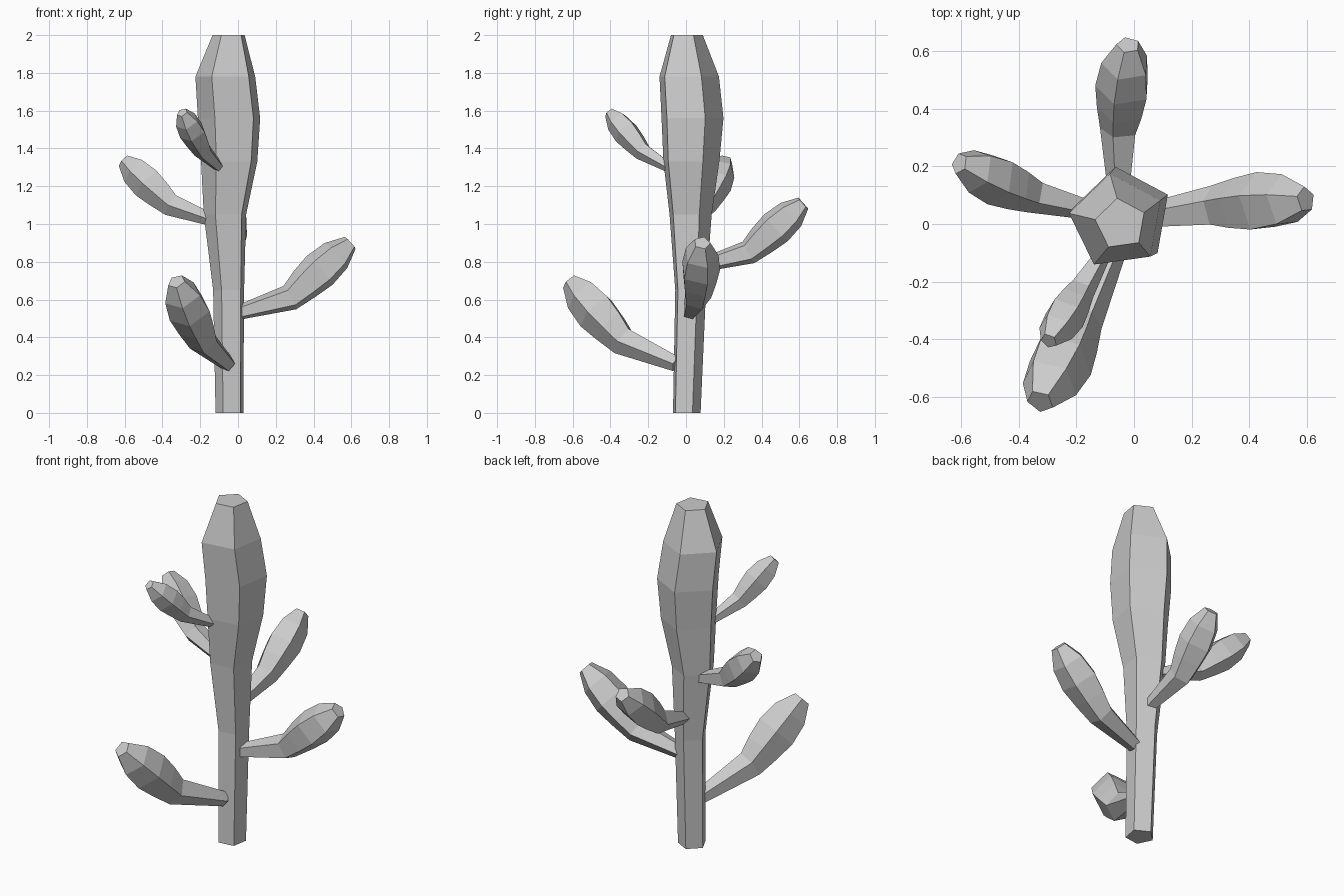
import bpy
import bmesh
import math
from mathutils import Vector

SIDES = 5
UP = Vector((0, 0, 1))

cube = bpy.data.objects.get("Cube")
if cube:
    bpy.data.objects.remove(cube)

stone = bpy.data.materials.new("stone_grey")
stone.use_nodes = True
GREY = (0.6, 0.6, 0.6, 1)
stone.diffuse_color = GREY
stone.node_tree.nodes["Principled BSDF"].inputs["Base Color"].default_value = GREY


def make_stalk(name, rings, left):
    """Loft five-sided rings (centre, radius, axis), one corner pointing left."""
    bm = bmesh.new()
    loops = []
    for centre, radius, axis in rings:
        side = axis.cross(left)
        loop = []
        for i in range(SIDES):
            a = math.tau * i / SIDES
            loop.append(bm.verts.new(centre + radius * (math.cos(a) * left + math.sin(a) * side)))
        loops.append(loop)
    for low, high in zip(loops, loops[1:]):
        for i in range(SIDES):
            j = (i + 1) % SIDES
            bm.faces.new((low[i], low[j], high[j], high[i]))
    bm.faces.new(loops[0])
    bm.faces.new(loops[-1])
    bmesh.ops.recalc_face_normals(bm, faces=bm.faces)
    mesh = bpy.data.meshes.new(name)
    bm.to_mesh(mesh)
    bm.free()
    mesh.materials.append(stone)
    obj = bpy.data.objects.new(name, mesh)
    bpy.context.collection.objects.link(obj)


# Trunk: slightly wandering, swelling towards the top (x, y, z, radius)
trunk = [
    (-0.042, 0.0, 0.0, 0.078), (-0.046, 0.02, 0.65, 0.087),
    (-0.064, 0.018, 1.05, 0.119), (-0.04, 0.02, 1.33, 0.158),
    (-0.04, 0.025, 1.56, 0.175), (-0.06, 0.008, 1.78, 0.168),
    (-0.046, 0.0, 2.0, 0.09),
]
turn = math.radians(98)
make_stalk("trunk", [(Vector((x, y, z)), r, UP) for x, y, z, r in trunk],
           Vector((math.cos(turn), math.sin(turn), 0)))

# Club profile beyond the elbow: fraction of the way to the tip, radius
CLUB = [(0.25, 0.094), (0.5, 0.108), (0.77, 0.094), (1.0, 0.045)]


def make_branch(name, base, elbow, tip, size):
    base, elbow, tip = Vector(base), Vector(elbow), Vector(tip)
    stem, club = (elbow - base).normalized(), (tip - elbow).normalized()
    left = UP.cross(tip - base).normalized()

    def square(axis):
        return (axis - left * axis.dot(left)).normalized()

    rings = [(base, 0.04 * size, square(stem)),
             (elbow, 0.074 * size, square(stem + club))]
    rings += [(elbow.lerp(tip, t), r * size, square(club)) for t, r in CLUB]
    make_stalk(name, rings, left)


# Five bent branches around the trunk
make_branch("branch_left", (0.0, 0.02, 0.53), (0.277, 0.06, 0.61), (0.595, 0.085, 0.9), 1.0)
make_branch("branch_right", (-0.13, 0.045, 1.02), (-0.35, 0.1, 1.1), (-0.605, 0.21, 1.335), 0.85)
make_branch("branch_front_low", (-0.055, -0.05, 0.26), (-0.185, -0.33, 0.38), (-0.325, -0.615, 0.695), 1.08)
make_branch("branch_front_high", (-0.1, -0.09, 1.3), (-0.185, -0.23, 1.385), (-0.295, -0.405, 1.59), 0.68)
make_branch("branch_back", (-0.05, 0.08, 0.78), (-0.05, 0.33, 0.85), (-0.02, 0.62, 1.11), 0.92)
